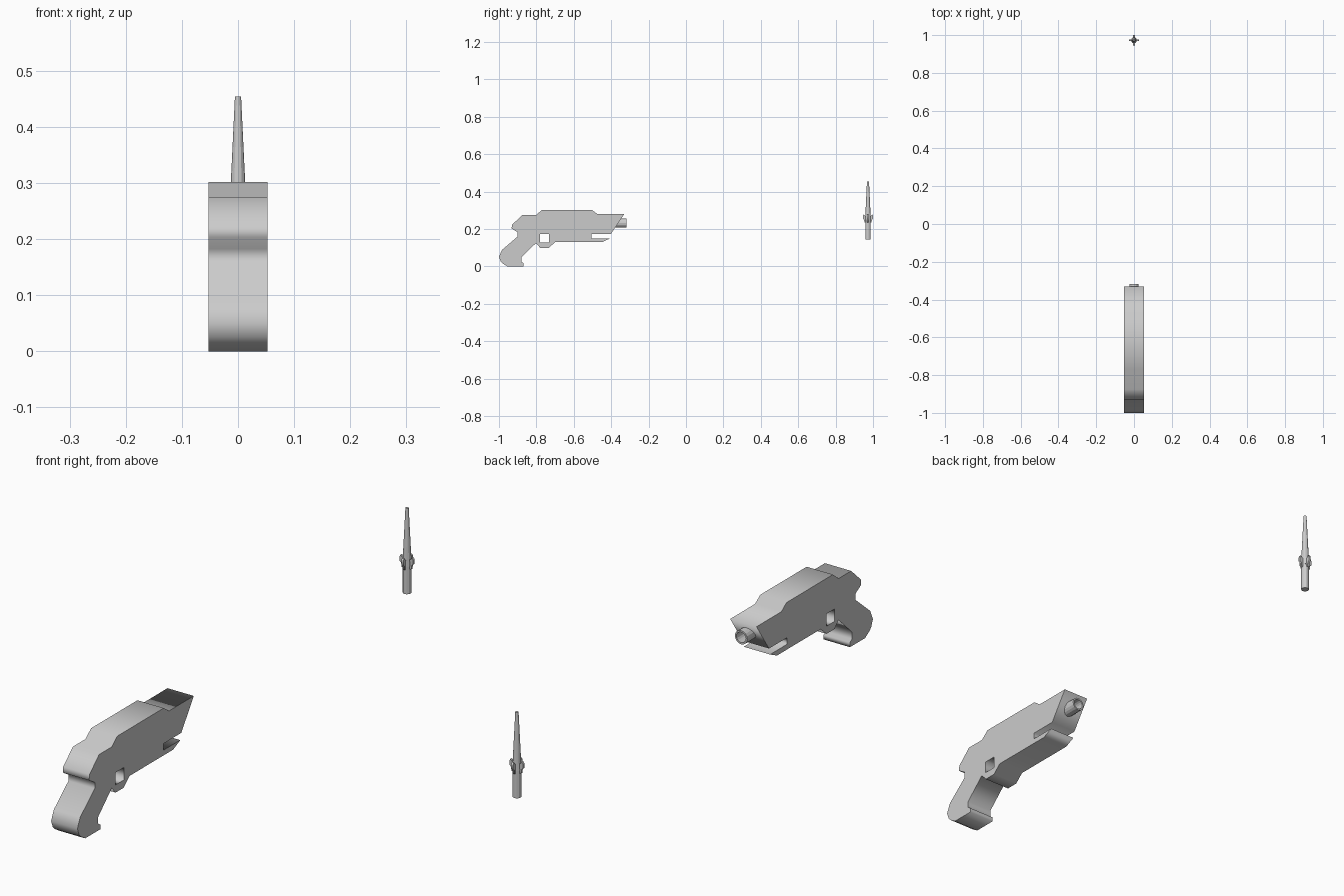
import bpy, bmesh
from math import pi, sin, cos

if "Cube" in bpy.data.objects:
    bpy.data.objects.remove(bpy.data.objects["Cube"])

HALF_W = 0.053


def extrude_profile(name, loops, half_width):
    """Solid from closed (y, z) loops; inner loops become holes. Extruded along x."""
    cu = bpy.data.curves.new(name, 'CURVE')
    cu.dimensions = '2D'
    cu.fill_mode = 'BOTH'
    cu.extrude = half_width
    for pts in loops:
        sp = cu.splines.new('POLY')
        sp.points.add(len(pts) - 1)
        for p, (y, z) in zip(sp.points, pts):
            p.co = (y, z, 0, 1)
        sp.use_cyclic_u = True
    ob = bpy.data.objects.new(name, cu)
    bpy.context.collection.objects.link(ob)
    ob.rotation_euler = (pi / 2, 0, pi / 2)
    bpy.ops.object.select_all(action='DESELECT')
    ob.select_set(True)
    bpy.context.view_layer.objects.active = ob
    bpy.ops.object.convert(target='MESH')
    return bpy.context.object


def lathe(name, profile, sides, loc, rot=(0, 0, 0)):
    """Revolve (radius, height) points about local z; both ends are capped."""
    bm = bmesh.new()
    rings = [[bm.verts.new((r * cos(2 * pi * i / sides), r * sin(2 * pi * i / sides), h))
              for i in range(sides)] for r, h in profile]
    for a, b in zip(rings, rings[1:]):
        for i in range(sides):
            j = (i + 1) % sides
            bm.faces.new((a[i], a[j], b[j], b[i]))
    bm.faces.new(rings[0][::-1])
    bm.faces.new(rings[-1])
    bmesh.ops.recalc_face_normals(bm, faces=bm.faces)
    me = bpy.data.meshes.new(name)
    bm.to_mesh(me)
    bm.free()
    ob = bpy.data.objects.new(name, me)
    bpy.context.collection.objects.link(ob)
    ob.location, ob.rotation_euler = loc, rot
    return ob


# Pistol body: one side silhouette with grip, front slot and trigger opening
outline = [
    (-0.77, 0.302), (-0.503, 0.302), (-0.473, 0.28), (-0.33, 0.28),
    (-0.402, 0.173), (-0.505, 0.173), (-0.505, 0.149), (-0.408, 0.149),
    (-0.448, 0.13), (-0.70, 0.13), (-0.733, 0.10), (-0.78, 0.10), (-0.802, 0.125),
    (-0.88, 0.05), (-0.88, 0.025), (-0.868, 0.017), (-0.868, 0),
    (-0.955, 0), (-0.98, 0.016), (-0.99, 0.026), (-1.0, 0.052), (-0.984, 0.088),
    (-0.9, 0.16), (-0.9, 0.183), (-0.933, 0.203), (-0.93, 0.223),
    (-0.875, 0.275), (-0.802, 0.275),
]
trigger_hole = [(-0.78, 0.128), (-0.78, 0.173), (-0.733, 0.173), (-0.733, 0.128)]
extrude_profile("pistol_body", [outline, trigger_hole], HALF_W)

# Hollow barrel, pointing to +y
lathe("barrel", [(0.025, 0), (0.025, 0.105), (0.019, 0.105), (0.019, 0.04)], 16,
      (0, -0.422, 0.232), (-pi / 2, 0, 0))

# Baton: round handle and tapered rod
BY = 0.973
lathe("baton_handle", [(0.0145, 0.145), (0.0145, 0.25)], 12, (0, BY, 0))
lathe("baton_rod", [(0.0155, 0.245), (0.0055, 0.454)], 12, (0, BY, 0))

# Four stepped prongs around the collar
prong = [(0.010, 0.235), (0.019, 0.235), (0.021, 0.250), (0.027, 0.255),
         (0.027, 0.272), (0.023, 0.279), (0.018, 0.272), (0.010, 0.268)]
for k in range(4):
    ob = extrude_profile(f"baton_prong_{k + 1}", [prong], 0.004)
    ob.location = (0, BY, 0)
    ob.rotation_euler[2] += k * pi / 2
